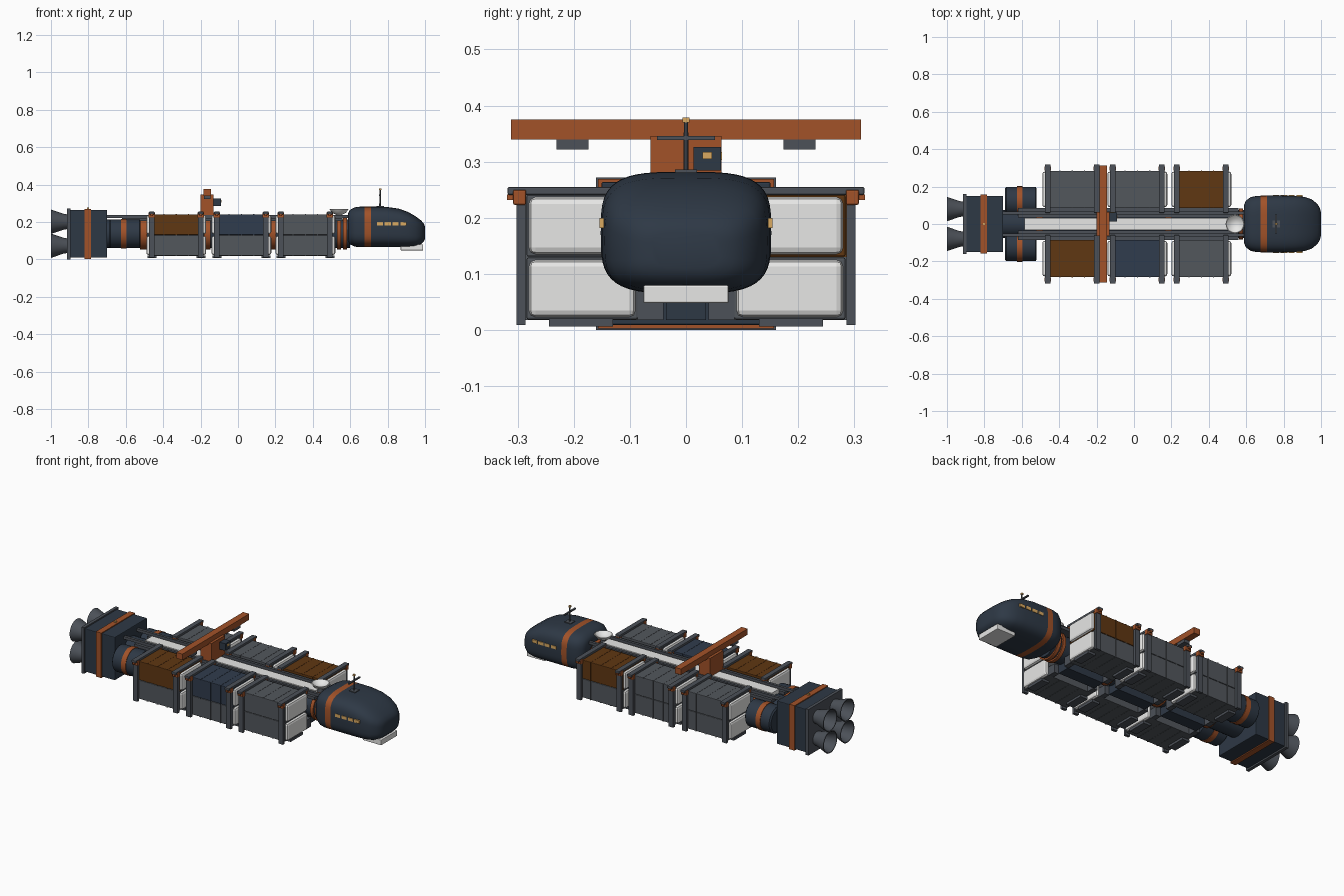
import bpy, bmesh, math
from mathutils import Matrix, Vector

if "Cube" in bpy.data.objects:
    bpy.data.objects.remove(bpy.data.objects["Cube"])


def material(name, rgb):
    m = bpy.data.materials.new(name)
    m.diffuse_color = (*rgb, 1)
    m.use_nodes = True
    m.node_tree.nodes["Principled BSDF"].inputs["Base Color"].default_value = m.diffuse_color
    return m


NAVY = material("navy hull", (0.027, 0.040, 0.060))
BLUE = material("blue container", (0.030, 0.045, 0.075))
GREY = material("steel grey", (0.072, 0.082, 0.098))
CARGO = material("grey container", (0.085, 0.095, 0.108))
ORANGE = material("burnt orange", (0.36, 0.085, 0.022))
BROWN = material("brown container", (0.115, 0.038, 0.006))
WHITE = material("white", (0.80, 0.80, 0.79))
AMBER = material("amber glass", (0.70, 0.40, 0.12))


def finish(name, bm, mats, smooth=False):
    bmesh.ops.recalc_face_normals(bm, faces=bm.faces)
    me = bpy.data.meshes.new(name)
    bm.to_mesh(me)
    bm.free()
    for m in mats:
        me.materials.append(m)
    ob = bpy.data.objects.new(name, me)
    bpy.context.collection.objects.link(ob)
    if smooth:
        bpy.ops.object.select_all(action='DESELECT')
        ob.select_set(True)
        bpy.context.view_layer.objects.active = ob
        bpy.ops.object.shade_smooth_by_angle(angle=math.radians(35))
    return ob


def box(name, x, y, z, mat, bevel=0):
    """Box from (min, max) ranges on each axis."""
    bm = bmesh.new()
    size = [r[1] - r[0] for r in (x, y, z)]
    mid = [(r[1] + r[0]) / 2 for r in (x, y, z)]
    bmesh.ops.create_cube(bm, size=1, matrix=Matrix.Translation(mid) @ Matrix.Diagonal((*size, 1)))
    if bevel:
        bmesh.ops.bevel(bm, geom=bm.edges[:], offset=bevel, segments=2, profile=0.5, affect='EDGES')
    return finish(name, bm, [mat])


def pair(name, x, y, z, mat, bevel=0):
    """Box mirrored to both sides of the ship."""
    box(name + "_left", x, y, z, mat, bevel)
    box(name + "_right", x, (-y[1], -y[0]), z, mat, bevel)


def lathe(name, profile, y, z, mat, axis='X', x=0, n=32):
    """Revolve (position, radius) points around an axis."""
    bm = bmesh.new()
    rings = []
    for p, r in profile:
        ring = []
        for i in range(n):
            a = 2 * math.pi * i / n
            c, s = r * math.cos(a), r * math.sin(a)
            ring.append(bm.verts.new((x + p, y + c, z + s) if axis == 'X' else (x + c, y + s, z + p)))
        rings.append(ring)
    for a, b in zip(rings, rings[1:]):
        for i in range(n):
            bm.faces.new((a[i], a[(i + 1) % n], b[(i + 1) % n], b[i]))
    bm.faces.new(rings[0])
    bm.faces.new(rings[-1])
    return finish(name, bm, [mat], True)


# Cockpit: lofted rounded sections (x, half width, bottom, top), orange band by x
sections = [(.588, .10, .095, .245), (.598, .125, .08, .264), (.625, .144, .068, .278),
            (.655, .15, .065, .282), (.675, .151, .065, .282), (.71, .152, .065, .282),
            (.79, .152, .065, .281), (.86, .15, .065, .271), (.91, .145, .066, .253),
            (.95, .132, .07, .23), (.98, .108, .082, .207), (.994, .085, .095, .19), (1, .06, .11, .175)]
bm = bmesh.new()
rings, N = [], 48
for x, w, lo, hi in sections:
    ring = []
    for i in range(N):
        a = 2 * math.pi * i / N
        c, s = math.cos(a), math.sin(a)
        y = w * math.copysign(abs(c) ** 0.56, c)
        z = (lo + hi) / 2 + (hi - lo) / 2 * math.copysign(abs(s) ** 0.56, s)
        ring.append(bm.verts.new((x, y, z)))
    rings.append(ring)
for k, (a, b) in enumerate(zip(rings, rings[1:])):
    for i in range(N):
        f = bm.faces.new((a[i], a[(i + 1) % N], b[(i + 1) % N], b[i]))
        f.material_index = 1 if k == 4 else 0
bm.faces.new(rings[0])
bm.faces.new(rings[-1])
finish("cockpit", bm, [NAVY, ORANGE], True)
for i in range(4):
    x = .742 + i * .042
    pair(f"cockpit_window_{i}", (x, x + .033), (.146, .154), (.182, .2), AMBER)
box("chin_plate", (.87, .99), (-.076, .076), (.048, .08), WHITE, .003)

# Antenna
box("antenna_base", (.74, .78), (-.02, .02), (.275, .286), GREY)
lathe("antenna_mast", [(.28, .005), (.372, .004)], 0, 0, GREY, 'Z', .76, 10)
box("antenna_crossbar", (.755, .765), (-.052, .052), (.339, .346), GREY)
box("antenna_light", (.754, .766), (-.006, .006), (.37, .379), AMBER)

# Spine with orange collars, white walkway and rails
lathe("spine", [(-.72, .075), (.6, .075)], 0, .137, NAVY)
for i, x in enumerate((-.505, -.165, .185, .54, .572)):
    lathe(f"spine_collar_{i}", [(x - .018, .084), (x + .018, .084)] if i < 3
          else [(x - .01, .084), (x + .01, .084)], 0, .137, ORANGE)
box("walkway", (-.585, .53), (-.033, .033), (.2, .233), WHITE)
pair("walkway_rail", (-.7, .59), (.052, .068), (.222, .238), GREY)
pair("spine_side_beam", (-.62, .56), (.035, .085), (.205, .222), GREY)

# Sensor dish
lathe("dish_post", [(.2, .02), (.245, .015)], 0, 0, GREY, 'Z', .54, 16)
lathe("dish", [(.238, .015), (.25, .038), (.268, .05), (.27, .046), (.255, .03), (.248, .01)],
      0, 0, WHITE, 'Z', .54)

# Cargo bays: stacked containers in clamping frames, (front colour, back colour)
bays = [(-.33, BROWN, CARGO), (.018, BLUE, CARGO), (.36, CARGO, BROWN)]
for b, (cx, front, back) in enumerate(bays):
    for side, upper in ((-1, front), (1, back)):
        tag = f"{b}_{'front' if side < 0 else 'back'}"

        def span(a, c):
            return (a, c) if side > 0 else (-c, -a)

        for level, lo, hi, mat in (("lower", .019, .129, CARGO), ("upper", .131, .241, upper)):
            box(f"container_{level}_{tag}", (cx - .146, cx + .146), span(.086, .284), (lo, hi), mat, .003)
            box(f"container_caps_{level}_{tag}", (cx - .16, cx + .16), span(.09, .28),
                (lo + .004, hi - .004), WHITE, .012)
            for r in (-.066, 0, .066):
                box(f"container_rib_{level}_{tag}", (cx + r - .003, cx + r + .003),
                    span(.085, .286), (lo - .001, hi + .001), mat)
        for dx in (-.131, .131):
            x = cx + dx
            wide = (x - .015, x + .015)
            box(f"frame_post_{tag}", wide, span(.286, .302), (.009, .247), GREY)
            box(f"frame_inner_post_{tag}", wide, span(.04, .086), (.018, .07), GREY)
            box(f"frame_top_beam_{tag}", wide, span(.06, .318), (.241, .255), GREY, .003)
            box(f"frame_foot_{tag}", (x - .024, x + .024), span(.13, .244), (.006, .021), GREY)
            box(f"frame_corner_lock_{tag}", (x - .018, x + .018), span(.285, .308), (.223, .25), ORANGE, .003)
            box(f"frame_lock_pin_{tag}", (x - .007, x + .007), span(.3, .319), (.232, .242), ORANGE)
            box(f"spine_clamp_{tag}", (x - .012, x + .012), span(.06, .082), (.215, .243), ORANGE)
    box(f"keel_{b}", (cx - .12, cx + .12), (-.036, .036), (.018, .08), NAVY)

# Travelling gantry crane
box("gantry_column", (-.2, -.13), (-.063, .063), (.236, .346), ORANGE)
box("gantry_beam", (-.185, -.145), (-.312, .312), (.34, .375), ORANGE)
pair("gantry_trolley", (-.183, -.147), (.174, .231), (.322, .342), GREY)
box("gantry_cab", (-.14, -.092), (.013, .062), (.284, .326), NAVY)
box("gantry_cab_window", (-.095, -.089), (.029, .046), (.305, .317), AMBER)
box("gantry_cab_window_side", (-.128, -.104), (.06, .064), (.303, .317), AMBER)

# Fuel tanks beside the engine
for s in (-1, 1):
    lathe(f"fuel_tank_{s}", [(-.69, .068), (-.683, .077), (-.527, .077), (-.52, .068)], s * .122, .137, NAVY)
    lathe(f"fuel_tank_band_{s}", [(-.625, .08), (-.595, .08)], s * .122, .137, ORANGE)

# Engine block, back plate and open bell nozzles
box("engine_block", (-.9, -.7), (-.151, .151), (.009, .264), NAVY, .004)
box("engine_band", (-.82, -.785), (-.157, .157), (.003, .269), ORANGE)
box("engine_back_plate", (-.913, -.895), (-.16, .16), (0, .272), GREY)
box("engine_light", (-.808, -.796), (-.006, .006), (.268, .277), AMBER)
for y in (-.08, .08):
    for z in (.073, .201):
        lathe("engine_nozzle", [(-.905, .038), (-.935, .043), (-.97, .055), (-1, .065),
                                (-1, .06), (-.97, .05), (-.935, .037), (-.92, .03)], y, z, GREY)
